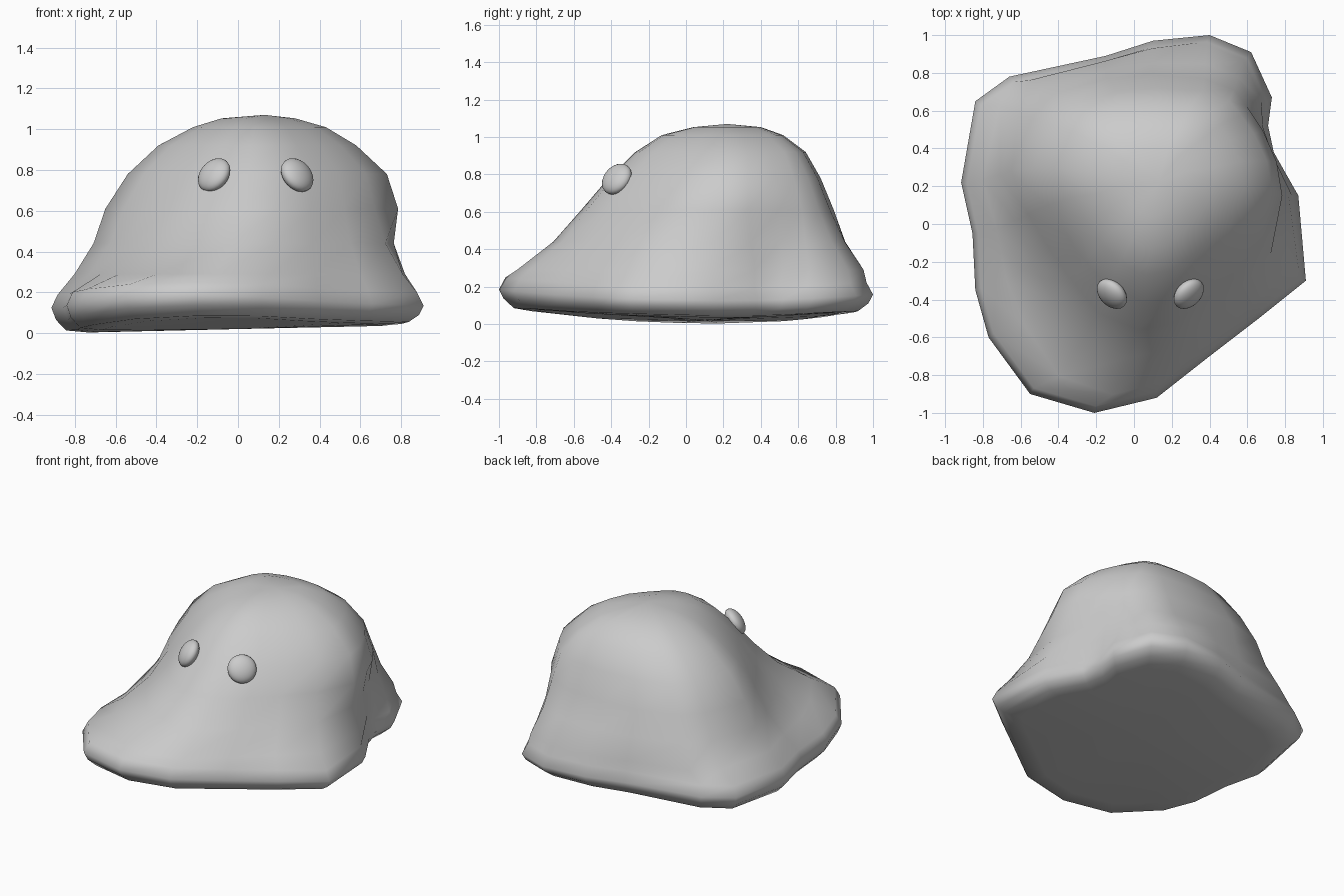
import bpy, bmesh
from mathutils import Vector

if "Cube" in bpy.data.objects:
    bpy.data.objects.remove(bpy.data.objects["Cube"])

grey = bpy.data.materials.new("plain_grey")
grey.diffuse_color = (0.6, 0.6, 0.6, 1)
grey.use_nodes = True
grey.node_tree.nodes["Principled BSDF"].inputs["Base Color"].default_value = grey.diffuse_color

# Wide skirt outline and matching waist outline, counter-clockwise from the right
SKIRT = [(.91, -.30), (.87, .15), (.74, .38), (.71, .52), (.73, .67), (.62, .91),
         (.40, 1.0), (.10, .97), (-.15, .89), (-.66, .78), (-.84, .65), (-.915, .22),
         (-.855, -.05), (-.84, -.35), (-.77, -.60), (-.55, -.90), (-.21, -1.0),
         (.12, -.92), (.40, -.70), (.66, -.50)]
WAIST = [(.67, -.10), (.785, .15), (.755, .33), (.68, .50), (.60, .62), (.53, .71),
         (.37, .77), (.10, .79), (-.15, .77), (-.42, .69), (-.54, .56), (-.65, .28),
         (-.56, .05), (-.45, -.13), (-.33, -.30), (-.19, -.47), (.02, -.56),
         (.20, -.53), (.36, -.42), (.52, -.27)]


def skirt_ring(scale, z, lift, tilt=0):
    """Scaled skirt, lifted toward front and back and tilted up to the right."""
    return [Vector((x * scale, y * scale, z + lift * (y - .15) ** 2 + tilt * (x + .8)))
            for x, y in SKIRT]


def flare_ring(tx, ty, z, hollow=0):
    """Blend from waist to skirt, with a hollow under the right side bulge."""
    ring = []
    for i, (s, w) in enumerate(zip(SKIRT, WAIST)):
        dent = hollow if 1 <= i <= 3 else 0
        ring.append(Vector((w[0] + (s[0] - w[0]) * tx - dent,
                            w[1] + (s[1] - w[1]) * ty, z)))
    return ring


def dome_ring(x0, x1, y0, y1, z):
    """Waist outline fitted into the given extents."""
    return [Vector((x0 + (x + .65) / 1.435 * (x1 - x0),
                    y0 + (y + .56) / 1.35 * (y1 - y0), z)) for x, y in WAIST]


rings = [skirt_ring(.80, .005, .045, .018),
         skirt_ring(.92, .015, .045, .018),
         skirt_ring(.975, .065, .05, .008),
         skirt_ring(1.0, .125, .045),
         skirt_ring(.965, .19, .045),
         flare_ring(.57, .78, .29, .015),
         flare_ring(.22, .34, .44, .04),
         flare_ring(0, 0, .61),
         dome_ring(-.54, .73, -.415, .72, .78),
         dome_ring(-.39, .58, -.27, .64, .92),
         dome_ring(-.22, .43, -.13, .52, 1.01),
         dome_ring(-.08, .28, .04, .40, 1.053)]

# Body: lofted rings closed by fans at the top and bottom
bm = bmesh.new()
loops = [[bm.verts.new(p) for p in ring] for ring in rings]
n = len(SKIRT)
top = bm.verts.new((.13, .22, 1.07))
bottom = bm.verts.new((0, .1, .02))
for i in range(n):
    j = (i + 1) % n
    for a, b in zip(loops, loops[1:]):
        bm.faces.new((a[i], a[j], b[j], b[i]))
    bm.faces.new((loops[-1][i], loops[-1][j], top))
    bm.faces.new((loops[0][j], loops[0][i], bottom))
bmesh.ops.recalc_face_normals(bm, faces=bm.faces)
for f in bm.faces:
    f.smooth = True
mesh = bpy.data.meshes.new("body")
bm.to_mesh(mesh)
bm.free()
mesh.materials.append(grey)
body = bpy.data.objects.new("body", mesh)
bpy.context.collection.objects.link(body)

# Eyes: flattened spheres facing outward, forward and up, sunk into the dome
for name, x, side in (("left_eye", -.117, -1), ("right_eye", .29, 1)):
    bpy.ops.mesh.primitive_uv_sphere_add(segments=24, ring_count=14, radius=.092,
                                         location=(x, -.37, .775))
    eye = bpy.context.object
    eye.name = name
    eye.scale = (1, 1, .55)
    eye.rotation_euler = Vector((.6 * side, -.6, .53)).to_track_quat('Z', 'Y').to_euler()
    eye.data.materials.append(grey)
    bpy.ops.object.shade_smooth()
